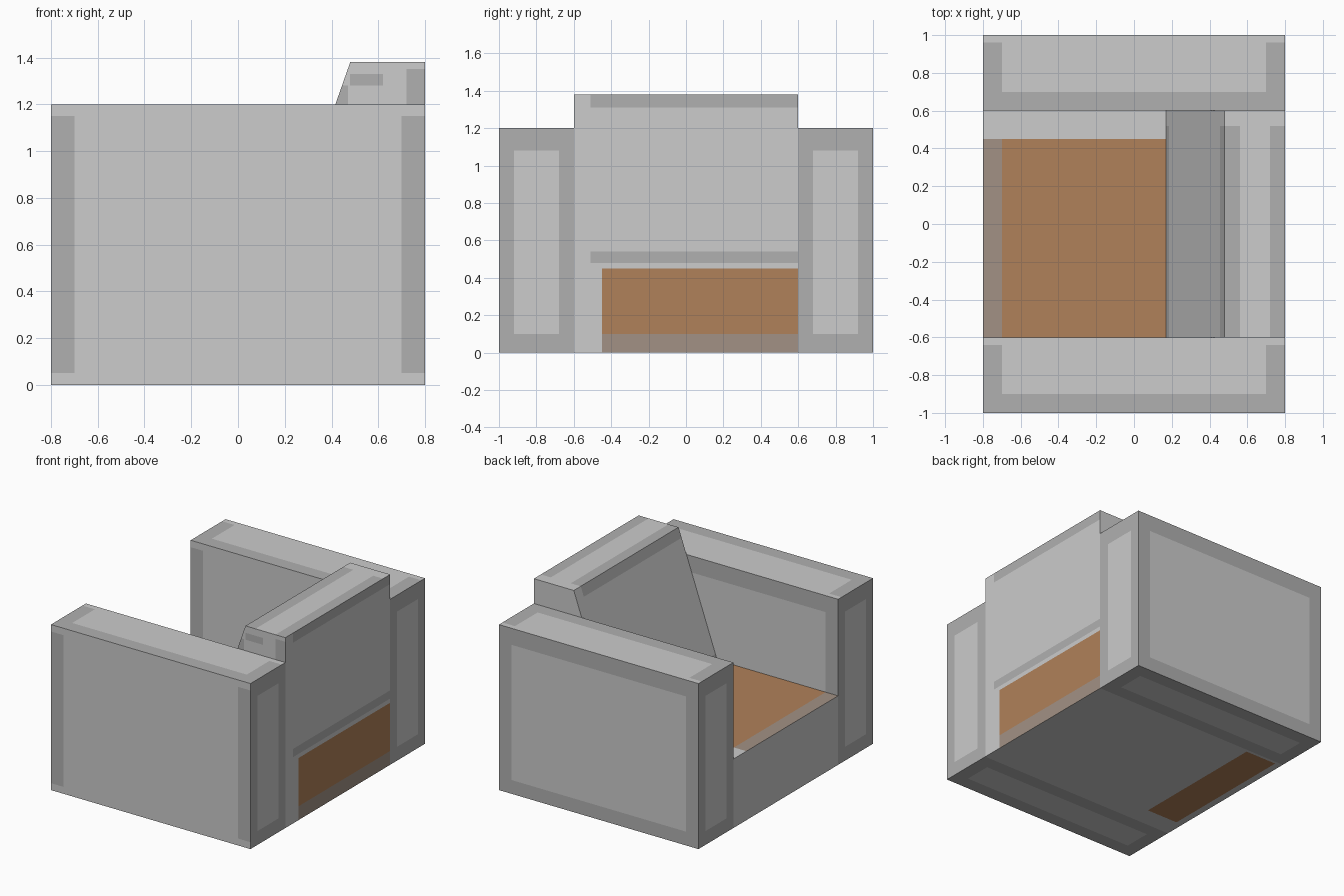
import bpy, bmesh
from mathutils import Vector

if "Cube" in bpy.data.objects:
    bpy.data.objects.remove(bpy.data.objects["Cube"])


def srgb(r, g, b):
    lin = lambda c: c / 12.92 if c <= 0.04045 else ((c + 0.055) / 1.055) ** 2.4
    return (lin(r), lin(g), lin(b), 1.0)


def material(name, colour):
    m = bpy.data.materials.new(name)
    m.diffuse_color = colour
    m.use_nodes = True
    m.node_tree.nodes["Principled BSDF"].inputs["Base Color"].default_value = m.diffuse_color
    return m


LIGHT, DARK, BROWN, TAN = range(4)
MATS = [material("light_grey", srgb(0.80, 0.80, 0.80)),
        material("dark_grey", srgb(0.69, 0.69, 0.69)),
        material("brown", srgb(0.69, 0.505, 0.35)),
        material("tan", srgb(0.635, 0.57, 0.52))]


def build_mesh(name, profile, half_width, cuts, rule):
    """Extrude an x-z profile along y, cut it on axis planes, paint faces by rule."""
    bm = bmesh.new()
    cap = bm.faces.new([bm.verts.new((x, -half_width, z)) for x, z in profile])
    ext = bmesh.ops.extrude_face_region(bm, geom=[cap], use_keep_orig=True)
    verts = [g for g in ext["geom"] if isinstance(g, bmesh.types.BMVert)]
    bmesh.ops.translate(bm, verts=verts, vec=(0, 2 * half_width, 0))
    bmesh.ops.triangulate(bm, faces=[f for f in bm.faces if len(f.verts) > 4])
    for axis, values in enumerate(cuts):
        normal = Vector([float(i == axis) for i in range(3)])
        for v in values:
            bmesh.ops.bisect_plane(bm, geom=bm.verts[:] + bm.edges[:] + bm.faces[:],
                                   plane_co=normal * v, plane_no=normal, dist=1e-5)
    bmesh.ops.recalc_face_normals(bm, faces=bm.faces)
    for f in bm.faces:
        f.normal_update()
        f.material_index = rule(f.normal, *f.calc_center_median())
    mesh = bpy.data.meshes.new(name)
    bm.to_mesh(mesh)
    bm.free()
    for m in MATS:
        mesh.materials.append(m)
    return mesh


def add_object(name, mesh, y=0.0):
    ob = bpy.data.objects.new(name, mesh)
    ob.location.y = y
    bpy.context.collection.objects.link(ob)


# Armrests: plain blocks with worn dark borders
def paint_arm(n, x, y, z):
    side = abs(x) > 0.7
    if n.z > 0.5:
        dark = y < -0.1 or (side and y < 0.16)
    elif n.z < -0.5:
        dark = side or abs(y) > 0.1
    elif abs(n.x) > 0.5:
        dark = abs(y) > 0.12 or not 0.1 < z < 1.08
    elif n.y > 0.5:
        dark = side or not 0.1 < z < 1.08
    else:
        dark = side and 0.05 < z < 1.15
    return DARK if dark else LIGHT


arm = build_mesh("armrest", [(-0.8, 0), (0.8, 0), (0.8, 1.2), (-0.8, 1.2)], 0.2,
                 [(-0.7, 0.7), (-0.12, -0.1, 0.1, 0.12, 0.16), (0.05, 0.1, 1.08, 1.15)],
                 paint_arm)
add_object("armrest_near", arm, -0.8)
add_object("armrest_far", arm, 0.8)


# Seat and sloped backrest, with brown cushion patches
def paint_body(n, x, y, z):
    if n.x > 0.9:                                   # rear of the backrest
        if y > -0.45 and z < 0.45:
            return BROWN if z > 0.1 else TAN
        return DARK if y > -0.51 and (z > 1.31 or 0.48 < z < 0.54) else LIGHT
    if n.z > 0.9:
        if z > 1:                                   # top of the backrest
            return DARK if y < 0.52 and not 0.56 < x < 0.72 else LIGHT
        if y > 0.45:
            return LIGHT
        return BROWN if x > -0.7 else TAN           # seat
    if n.z < -0.9:                                  # underside
        return BROWN if -0.75 < x < -0.5 and -0.45 < y < 0.58 else LIGHT
    if n.z > 0.1:                                   # slope
        return DARK if y < 0.52 and not 0.54 < z < 1.31 else LIGHT
    if n.y < -0.9 and z > 1.2:                      # exposed backrest side
        spot = 0.48 < x < 0.62 and 1.28 < z < 1.33
        return DARK if spot or (x > 0.72 and z < 1.35) or (x < 0.47 and z < 1.28) else LIGHT
    return LIGHT


profile = [(-0.8, 0), (0.8, 0), (0.8, 1.38), (0.48, 1.38), (0.17, 0.5), (-0.8, 0.5)]
body = build_mesh("seat_and_backrest", profile, 0.6,
                  [(-0.75, -0.7, -0.5, 0.47, 0.48, 0.56, 0.62, 0.72),
                   (-0.51, -0.45, 0.45, 0.52, 0.58),
                   (0.1, 0.45, 0.48, 0.54, 1.2, 1.28, 1.31, 1.33, 1.35)],
                  paint_body)
add_object("seat_and_backrest", body)
